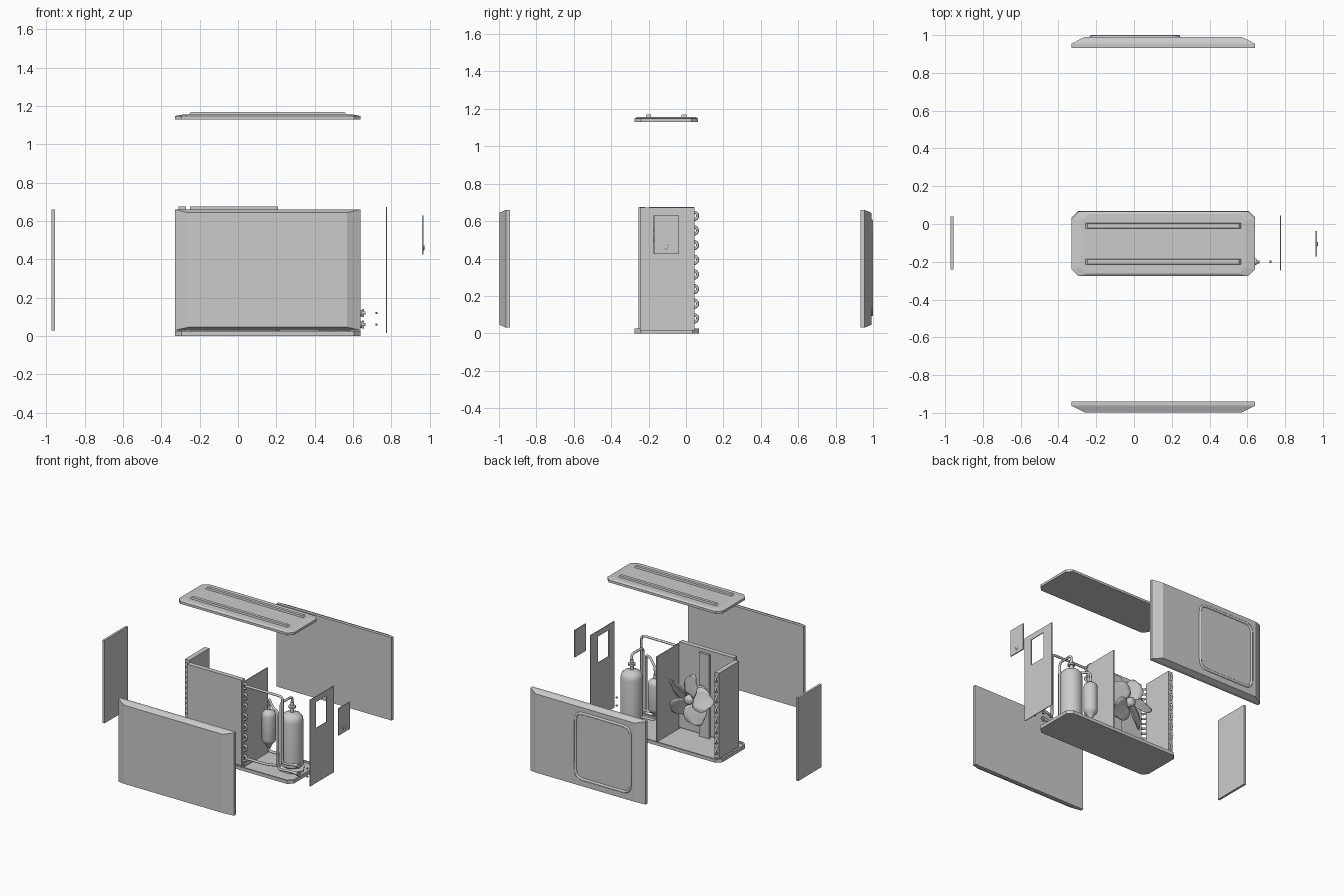
import bpy
from math import sin, cos, pi
from mathutils import Vector

if "Cube" in bpy.data.objects:
    bpy.data.objects.remove(bpy.data.objects["Cube"])


def mesh(name, verts, faces, smooth=False):
    me = bpy.data.meshes.new(name)
    me.from_pydata(verts, [], faces)
    me.update()
    ob = bpy.data.objects.new(name, me)
    bpy.context.collection.objects.link(ob)
    if smooth:
        bpy.context.view_layer.objects.active = ob
        ob.select_set(True)
        bpy.ops.object.shade_smooth_by_angle(angle=0.7)
        ob.select_set(False)
    return ob


def loft(name, rings, smooth=False):
    """Skin equal-length rings and cap both ends."""
    n = len(rings[0])
    verts = [p for r in rings for p in r]
    faces = [(k * n + i, k * n + (i + 1) % n, (k + 1) * n + (i + 1) % n, (k + 1) * n + i)
             for k in range(len(rings) - 1) for i in range(n)]
    faces += [tuple(reversed(range(n))), tuple(range(len(verts) - n, len(verts)))]
    return mesh(name, verts, faces, smooth)


def box(name, x0, x1, y0, y1, z0, z1):
    return loft(name, [[(x0, y0, z), (x1, y0, z), (x1, y1, z), (x0, y1, z)] for z in (z0, z1)])


def plan(x0, x1, y0, y1, z, c):
    """Rectangle with cut corners at height z."""
    return [(x0 + c, y0, z), (x1 - c, y0, z), (x1, y0 + c, z), (x1, y1 - c, z),
            (x1 - c, y1, z), (x0 + c, y1, z), (x0, y1 - c, z), (x0, y0 + c, z)]


def lathe(name, origin, profile, axis='Z', n=24):
    """Revolve (radius, height) pairs about an axis through origin."""
    o = Vector(origin)
    rings = []
    for r, h in profile:
        ring = []
        for i in range(n):
            a, b = r * cos(2 * pi * i / n), r * sin(2 * pi * i / n)
            ring.append(o + Vector({'Z': (a, b, h), 'X': (h, a, b), 'Y': (b, h, a)}[axis]))
        rings.append(ring)
    return loft(name, rings, True)


def fillet(pts, r, closed=False):
    """Round the corners of a polyline."""
    pts = [Vector(p) for p in pts]
    out = []
    for i, p in enumerate(pts):
        if not closed and i in (0, len(pts) - 1):
            out.append(p)
            continue
        a, b = pts[i - 1], pts[(i + 1) % len(pts)]
        s = p + (a - p).normalized() * min(r, (a - p).length * .45)
        e = p + (b - p).normalized() * min(r, (b - p).length * .45)
        out += [s * (1 - t) ** 2 + p * 2 * t * (1 - t) + e * t * t for t in (0, .25, .5, .75, 1)]
    return out


def tubes(name, paths, r, closed=False):
    cu = bpy.data.curves.new(name, 'CURVE')
    cu.dimensions = '3D'
    cu.bevel_depth, cu.bevel_resolution, cu.use_fill_caps = r, 2, True
    for path in paths:
        s = cu.splines.new('POLY')
        s.points.add(len(path) - 1)
        for q, p in zip(s.points, path):
            q.co = (*p, 1)
        s.use_cyclic_u = closed
    ob = bpy.data.objects.new(name, cu)
    bpy.context.collection.objects.link(ob)
    return ob


X0, X1 = -.33, .64

# Base pan with a low rim
loft('base_pan', [plan(X0, X1, -.275, .07, 0, .035), plan(X0, X1, -.275, .07, .025, .035),
                  plan(X0 + .012, X1 - .012, -.263, .058, .025, .03),
                  plan(X0 + .012, X1 - .012, -.263, .058, .013, .03)])

# Lifted top cover with two ribs
loft('top_cover', [plan(X0, X1, -.275, .065, 1.13, .035), plan(X0, X1, -.275, .065, 1.148, .035),
                   plan(X0 + .05, X1 - .05, -.262, .052, 1.157, .035)])
for i, y in enumerate((-.2, -.01)):
    loft(f'top_rib_{i}', [[(-.26 + d, y - .016 + e, z), (.57 - d, y - .016 + e, z),
                           (.57 - d, y + .016 - e, z), (-.26 + d, y + .016 - e, z)]
                          for d, e, z in ((0, 0, 1.152), (.015, .004, 1.17))])

# Front and back panels, chamfered on the outer side
for name, s, y in (('front_panel', -1, .94), ('back_panel', 1, .933)):
    loft(name, [[(X0 + d, s * (y + h), .03 + e), (X1 - d, s * (y + h), .03 + e),
                 (X1 - d, s * (y + h), .66 - e), (X0 + d, s * (y + h), .66 - e)][::-s]
                for d, e, h in ((0, 0, 0), (0, 0, .022), (.07, .016, .058))])
tubes('grille_frame', [fillet([(-.225, .99, .1), (.235, .99, .1), (.235, .99, .6), (-.225, .99, .6)],
                              .06, True)], .01, True)

# Side panels; the right one has a service opening
box('left_panel', -.972, -.955, -.24, .04, .03, .66)
outer = [(-.245, .015), (.045, .015), (.045, .672), (-.245, .672)]
inner = [(-.175, .43), (-.045, .43), (-.045, .63), (-.175, .63)]
v = [(x, y, z) for x in (.772, .778) for y, z in outer + inner]
f = []
for i in range(4):
    j = (i + 1) % 4
    f += [(i, 4 + i, 4 + j, j), (8 + i, 8 + j, 12 + j, 12 + i),
          (i, j, 8 + j, 8 + i), (4 + i, 12 + i, 12 + j, 4 + j)]
mesh('right_panel', v, f)
box('service_cover', .96, .968, -.172, -.037, .425, .63)
lathe('cover_knob', (.962, -.107, .46), [(.013, 0), (.013, .009), (.009, .012)], 'X')

# Coil: two slabs, corner tubes and return bends
box('coil_front', -.25, .21, -.255, -.218, .025, .675)
box('coil_side', -.31, -.272, -.195, .045, .025, .675)
side, end, corner = [], [], []
for k in range(8):
    z = .08 + .0783 * k
    bend = [(sin(pi * i / 8), cos(pi * i / 8)) for i in range(9)]
    side.append([(-.291, .042 + .02 * a, z + .02 * b) for a, b in bend])
    end.append([(.215 + .026 * a, -.236, z + .02 * b) for a, b in bend])
    for dz in (-.02, .02):
        corner.append([(-.25 - .041 * sin(pi * i / 10), -.195 - .041 * cos(pi * i / 10), z + dz)
                       for i in range(6)])
tubes('coil_side_bends', side, .008)
tubes('coil_end_bends', end, .008)
tubes('coil_corner_tubes', corner, .008)

# Partition and fan support
box('partition', .212, .22, -.245, .045, .013, .66)
box('fan_post', -.055, .03, -.216, -.2, .013, .65)

# Fan motor, hub and five twisted blades
FX, FY, FZ = 0, -.05, .36
lathe('fan_motor', (FX, FY, FZ), [(.03, -.152), (.05, -.14), (.05, -.06), (.03, -.05), (.012, -.05), (.012, -.02)], 'Y')
lathe('fan_hub', (FX, FY, FZ), [(.034, -.03), (.034, .025), (.027, .036), (.012, .041)], 'Y')
v, f = [], []
NR, NC = 9, 6
for b in range(5):
    base = len(v)
    for i in range(NR):
        t = i / (NR - 1)
        r = .028 + .175 * t
        half = .02 + .058 * sin(pi * min(.92, .12 + .8 * t)) ** .7 * (1 if t < .9 else .75)
        for j in range(NC):
            u = 2 * j / (NC - 1) - 1
            w = u * half
            rr = r - .035 * t * u * u
            a = 2 * pi * b / 5 + pi / 2 + .2 * t
            v.append((FX + rr * cos(a) - w * sin(a), FY + w * .5 + .008 * u * u,
                      FZ + rr * sin(a) + w * cos(a)))
    for i in range(NR - 1):
        for j in range(NC - 1):
            p = base + i * NC + j
            f.append((p, p + NC, p + NC + 1, p + 1))
blades = mesh('fan_blades', v, f, True)
m = blades.modifiers.new('thickness', 'SOLIDIFY')
m.thickness, m.offset = .004, 0

# Compressor tank with feet and top terminal
CX, CY = .505, -.07
lathe('compressor', (CX, CY, 0), [(.06, .035), (.078, .05), (.078, .385), (.073, .41), (.058, .428),
                                  (.03, .44), (.014, .443), (.014, .475), (.026, .477), (.026, .49),
                                  (.012, .493), (.012, .52)], n=32)
lathe('compressor_foot', (CX, CY, 0), [(.095, .013), (.095, .022), (.06, .038)], n=6)

# Accumulator beside it
AX, AY = .32, -.085
lathe('accumulator', (AX, AY, 0), [(.012, .13), (.03, .165), (.046, .18), (.05, .195), (.05, .375),
                                   (.046, .395), (.03, .41), (.012, .418), (.012, .45)])

# Service valves and their separated caps
for i, z in enumerate((.06, .12)):
    lathe(f'valve_body_{i}', (0, -.2, z), [(.011, .615), (.011, .64), (.017, .64), (.017, .648),
                                           (.008, .648), (.008, .665)], 'X', 12)
    lathe(f'valve_stem_{i}', (.652, -.2, z), [(.006, -.02), (.006, .02)], 'Z', 12)
    lathe(f'valve_cap_{i}', (.718, -.2, z), [(.007, 0), (.007, .01)], 'X', 6)

# Refrigerant pipes
tubes('pipes', [
    fillet([(.23, -.236, .63), (.54, -.236, .63), (.54, -.236, .12), (.6, -.2, .12), (.63, -.2, .12)], .03),
    fillet([(AX, AY, .44), (AX, AY, .5), (.44, -.2, .5), (.49, -.22, .5), (.49, -.22, .06),
            (.56, -.2, .06), (.63, -.2, .06)], .03),
    fillet([(CX, CY, .51), (CX, CY, .56), (.5, -.2, .56), (.5, -.2, .08), (.4, -.235, .08), (.23, -.236, .08)], .03),
    fillet([(AX, AY, .14), (AX, AY, .1), (.43, -.075, .1), (.46, -.07, .1)], .03)], .009)
